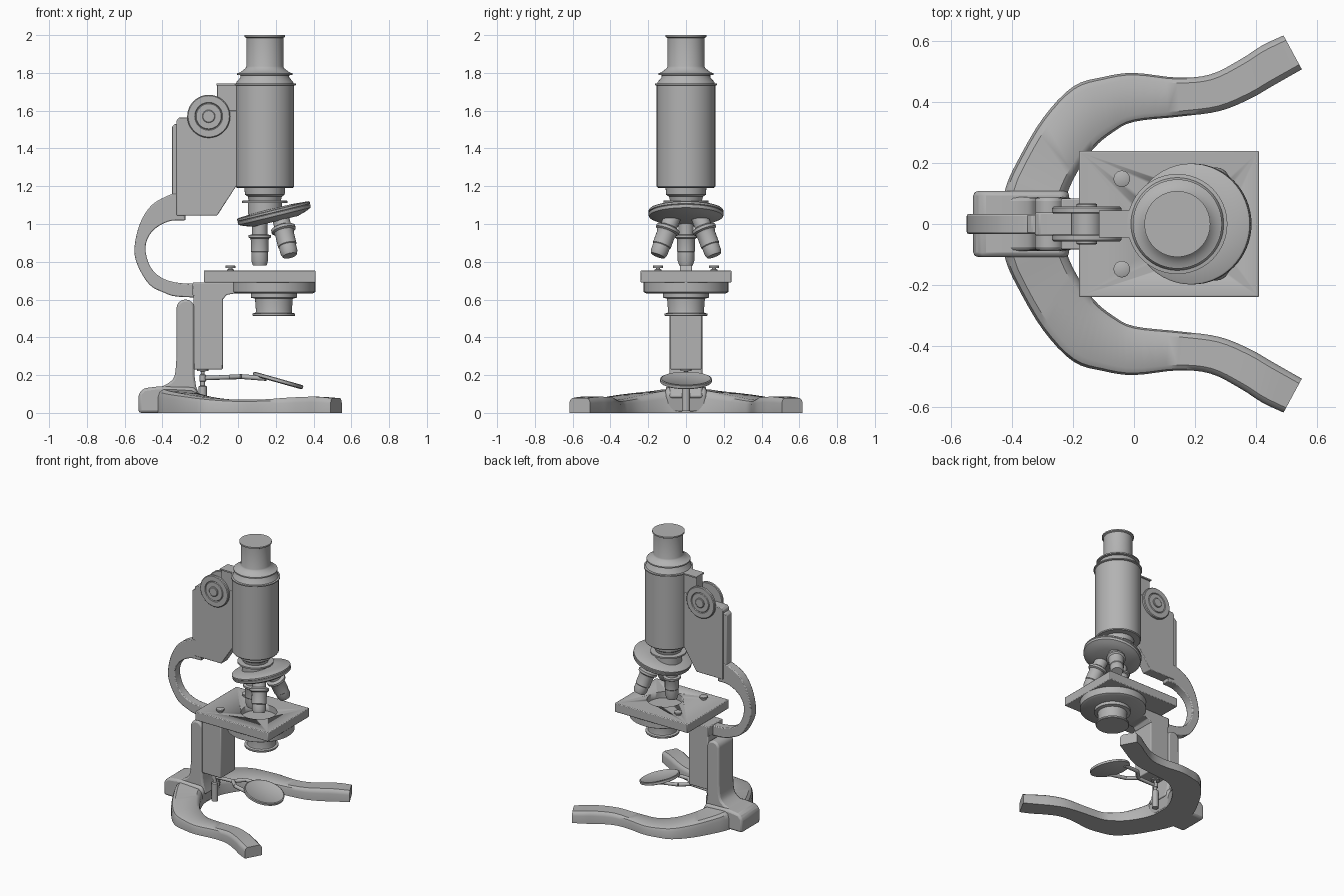
import bpy, bmesh, math
from mathutils import Vector

if "Cube" in bpy.data.objects:
    bpy.data.objects.remove(bpy.data.objects["Cube"])

grey = bpy.data.materials.new("grey_metal")
grey.diffuse_color = (0.45, 0.45, 0.45, 1)
grey.use_nodes = True
grey.node_tree.nodes["Principled BSDF"].inputs["Base Color"].default_value = grey.diffuse_color


def finish(name, bm, bevel=0, mirror=False):
    bmesh.ops.recalc_face_normals(bm, faces=bm.faces)
    me = bpy.data.meshes.new(name)
    bm.to_mesh(me)
    bm.free()
    me.materials.append(grey)
    ob = bpy.data.objects.new(name, me)
    bpy.context.collection.objects.link(ob)
    bpy.ops.object.select_all(action='DESELECT')
    bpy.context.view_layer.objects.active = ob
    ob.select_set(True)
    bpy.ops.object.shade_smooth_by_angle(angle=math.radians(35))
    if mirror:
        m = ob.modifiers.new("mirror", 'MIRROR')
        m.use_axis = (False, True, False)
    if bevel:
        b = ob.modifiers.new("bevel", 'BEVEL')
        b.width, b.segments, b.limit_method = bevel, 2, 'ANGLE'
        b.angle_limit = math.radians(40)
    return ob


def lathe(name, profile, origin, axis=(0, 0, 1), n=48):
    """Revolve (radius, height) pairs around an axis, capped at both ends."""
    bm = bmesh.new()
    q = Vector((0, 0, 1)).rotation_difference(Vector(axis).normalized())
    o = Vector(origin)
    rings = []
    for r, h in profile:
        rings.append([bm.verts.new(o + q @ Vector((r * math.cos(a), r * math.sin(a), h)))
                      for a in (2 * math.pi * i / n for i in range(n))])
    for a, b in zip(rings, rings[1:]):
        for i in range(n):
            j = (i + 1) % n
            bm.faces.new((a[i], a[j], b[j], b[i]))
    bm.faces.new(rings[0])
    bm.faces.new(rings[-1])
    return finish(name, bm)


def extrude(name, pts, y0, y1, bevel=0.0):
    """Extrude an x-z outline along y."""
    bm = bmesh.new()
    f = bm.faces.new([bm.verts.new((x, y0, z)) for x, z in pts])
    new = bmesh.ops.extrude_face_region(bm, geom=[f])['geom']
    bmesh.ops.translate(bm, vec=(0, y1 - y0, 0),
                        verts=[v for v in new if isinstance(v, bmesh.types.BMVert)])
    return finish(name, bm, bevel)


def box(name, x0, x1, w, z0, z1, bevel=0.006):
    return extrude(name, [(x0, z0), (x1, z0), (x1, z1), (x0, z1)], -w, w, bevel)


def smooth(pts, k=4):
    """Catmull-Rom interpolation of tuples of any length."""
    p = [Vector(a) for a in pts]
    p = [2 * p[0] - p[1]] + p + [2 * p[-1] - p[-2]]
    out = []
    for i in range(1, len(p) - 2):
        a, b, c, d = p[i - 1:i + 3]
        for s in range(k):
            t = s / k
            out.append(0.5 * (2 * b + (c - a) * t + (2 * a - 5 * b + 4 * c - d) * t * t
                              + (3 * b - a - 3 * c + d) * t ** 3))
    return out + [p[-2]]


def rod(name, a, b, r):
    a, b = Vector(a), Vector(b)
    return lathe(name, [(r, 0), (r, (b - a).length)], a, b - a, 16)


# Horseshoe base: outer point, inner point and height along one leg, then mirrored
outer = smooth([(.49, .618, .078), (.42, .585, .085), (.35, .54, .085), (.25, .49, .08),
                (.14, .48, .072), (0, .495, .07), (-.1, .482, .075), (-.2, .45, .085),
                (-.3, .345, .1), (-.385, .2, .115), (-.42, .12, .125), (-.45, 0, .13)])
inner = smooth([(.55, .507), (.45, .45), (.38, .41), (.28, .37), (.15, .352), (0, .335),
                (-.07, .3), (-.13, .25), (-.18, .18), (-.215, .11), (-.23, .05), (-.23, 0)])
section = [(0, 0), (0, .65), (.04, .87), (.14, 1), (.86, 1), (.96, .87), (1, .65), (1, 0)]
bm = bmesh.new()
rows = []
for o, i in zip(outer, inner):
    rows.append([bm.verts.new((o.x + (i.x - o.x) * t, o.y + (i.y - o.y) * t, o.z * h))
                 for t, h in section])
for a, b in zip(rows, rows[1:]):
    for j in range(8):
        k = (j + 1) % 8
        bm.faces.new((a[j], a[k], b[k], b[j]))
bm.faces.new(rows[0])
finish("horseshoe_base", bm, mirror=True)
extrude("base_hub", [(-.527, 0), (-.23, 0), (-.21, .1), (-.23, .135), (-.42, .14),
                     (-.5, .13), (-.527, .1)], -.108, .108, .015)

# Upright pillar with flared foot and rounded top
foot = [tuple(p) for p in smooth([(-.325, .3), (-.335, .2), (-.365, .16), (-.42, .135), (-.5, .125)])]
top = [(-.278 + .047 * math.cos(a), .555 + .045 * math.sin(a))
       for a in (math.pi * i / 12 for i in range(13))]
extrude("pillar", top + foot + [(-.5, .08), (-.2, .08), (-.222, .14), (-.231, .2)],
        -.088, .088, .012)

# Limb: lower block, neck under the stage and the curved arm
box("limb_block", -.235, -.08, .083, .23, .67)
extrude("stage_neck", [(-.24, .62), (-.08, .6), (-.06, .625), (0, .635), (.15, .635),
                       (.15, .69), (-.24, .69)], -.083, .083, .005)
arm_out = smooth([(-.32, 1.16), (-.36, 1.155), (-.457, 1.1), (-.52, 1.0), (-.548, .875), (-.533, .785),
                  (-.47, .68), (-.39, .636), (-.315, .615), (-.12, .61)])
arm_in = smooth([(-.12, .688), (-.28, .685), (-.39, .708), (-.462, .77), (-.49, .875),
                 (-.455, .96), (-.37, 1.013), (-.277, 1.02)])
extrude("curved_arm", [tuple(p) for p in arm_out + arm_in], -.032, .032, .006)
extrude("arm_back_plate", [(-.35, 1.02), (-.277, 1.02), (-.277, 1.53), (-.335, 1.53),
                           (-.35, 1.515)], -.03, .03, .004)

# Focus housing, tube bracket and its cap plate
extrude("focus_housing", [(-.325, 1.045), (-.11, 1.045), (-.01, 1.2), (.02, 1.2), (.02, 1.6),
                          (-.15, 1.6), (-.2, 1.565), (-.31, 1.565), (-.325, 1.55)],
        -.037, .037, .004)
box("tube_bracket", -.11, .02, .034, 1.5, 1.738, .003)
box("bracket_cap", -.115, .02, .045, 1.733, 1.743, 0)

# Focus knobs on both sides
for s, side in ((-1, "front"), (1, "back")):
    lathe("focus_knob_" + side, [(.05, 0), (.05, .034), (.109, .034), (.114, .038), (.114, .052),
                                 (.109, .057), (.074, .057), (.07, .052), (.066, .057),
                                 (.034, .057), (.034, .064), (.03, .067)],
          (-.155, 0, 1.57), (0, s, 0))

# Body tube with eyepiece
lathe("body_tube", [(.09, 1.05), (.09, 1.11), (.12, 1.112), (.12, 1.123), (.085, 1.125),
                    (.09, 1.145), (.105, 1.155), (.108, 1.19), (.15, 1.192), (.155, 1.198),
                    (.155, 1.732), (.164, 1.735), (.164, 1.743), (.152, 1.745), (.15, 1.752),
                    (.13, 1.775), (.128, 1.787), (.146, 1.789), (.146, 1.798), (.13, 1.803),
                    (.102, 1.825), (.098, 1.835), (.098, 1.985), (.108, 1.99), (.108, 2.0)],
      (.142, 0, 0), n=64)

# Tilted revolving nosepiece
lathe("nosepiece", [(.12, -.045), (.17, -.03), (.195, -.018), (.198, -.012), (.198, -.002),
                    (.194, .001), (.198, .004), (.198, .014), (.193, .018), (.1, .024)],
      (.19, 0, 1.058), (-.235, 0, .97), 64)

# Three objectives
lathe("long_objective", [(.045, -.03), (.04, 0), (.04, .1), (.06, .104), (.06, .116), (.05, .122),
                         (.047, .13), (.047, .19), (.044, .194), (.044, .24), (.036, .265)],
      (.115, 0, 1.045), (0, 0, -1), 32)
for s, side in ((-1, "front"), (1, "back")):
    lathe("objective_" + side, [(.045, -.04), (.045, .03), (.065, .04), (.065, .055), (.054, .062),
                                (.05, .075), (.05, .14), (.046, .144), (.046, .18), (.038, .2)],
          (.23, s * .08, 1.015), (.045, s * .07, -.185), 32)

# Stage plate with a round opening
stage = box("stage", -.18, .41, .24, .69, .755, .005)
cutter = lathe("stage_hole_cutter", [(.12, .71), (.12, .8)], (.17, 0, 0))
cutter.hide_render = True
cutter.hide_viewport = True
cut = stage.modifiers.new("hole", 'BOOLEAN')
cut.object, cut.operation, cut.solver = cutter, 'DIFFERENCE', 'EXACT'

# Stage support disc and condenser
lathe("stage_support", [(.21, .632), (.224, .64), (.224, .692)], (.185, 0, 0), n=64)
lathe("condenser", [(.11, .512), (.113, .516), (.113, .526), (.097, .53), (.095, .54), (.1, .605),
                    (.122, .61), (.122, .64)], (.19, 0, 0))

# Stage clip screws
for s, side in ((-1, "front"), (1, "back")):
    lathe("clip_screw_" + side, [(.018, .75), (.018, .759), (.01, .761), (.01, .766),
                                 (.027, .768), (.027, .778), (.022, .781)],
          (-.04, s * .148, 0), n=24)

# Mirror, its fork and post
lathe("mirror", [(.128, -.012), (.137, -.007), (.137, .008), (.13, .011), (.124, .007)],
      (.212, 0, .172), (.27, 0, .96))
lathe("mirror_post", [(.022, .01), (.022, .14), (.013, .145), (.013, .165), (.018, .168),
                      (.018, .2), (.01, .205), (.01, .22), (.03, .222), (.03, .235)],
      (-.187, 0, 0), n=24)
rod("mirror_arm", (-.187, 0, .184), (-.03, 0, .19), .012)
for s, side in ((-1, "front"), (1, "back")):
    rod("mirror_fork_" + side, (-.04, 0, .19), (.02, s * .06, .192), .013)
    rod("mirror_prong_" + side, (.02, s * .06, .192), (.15, s * .08, .182), .013)
